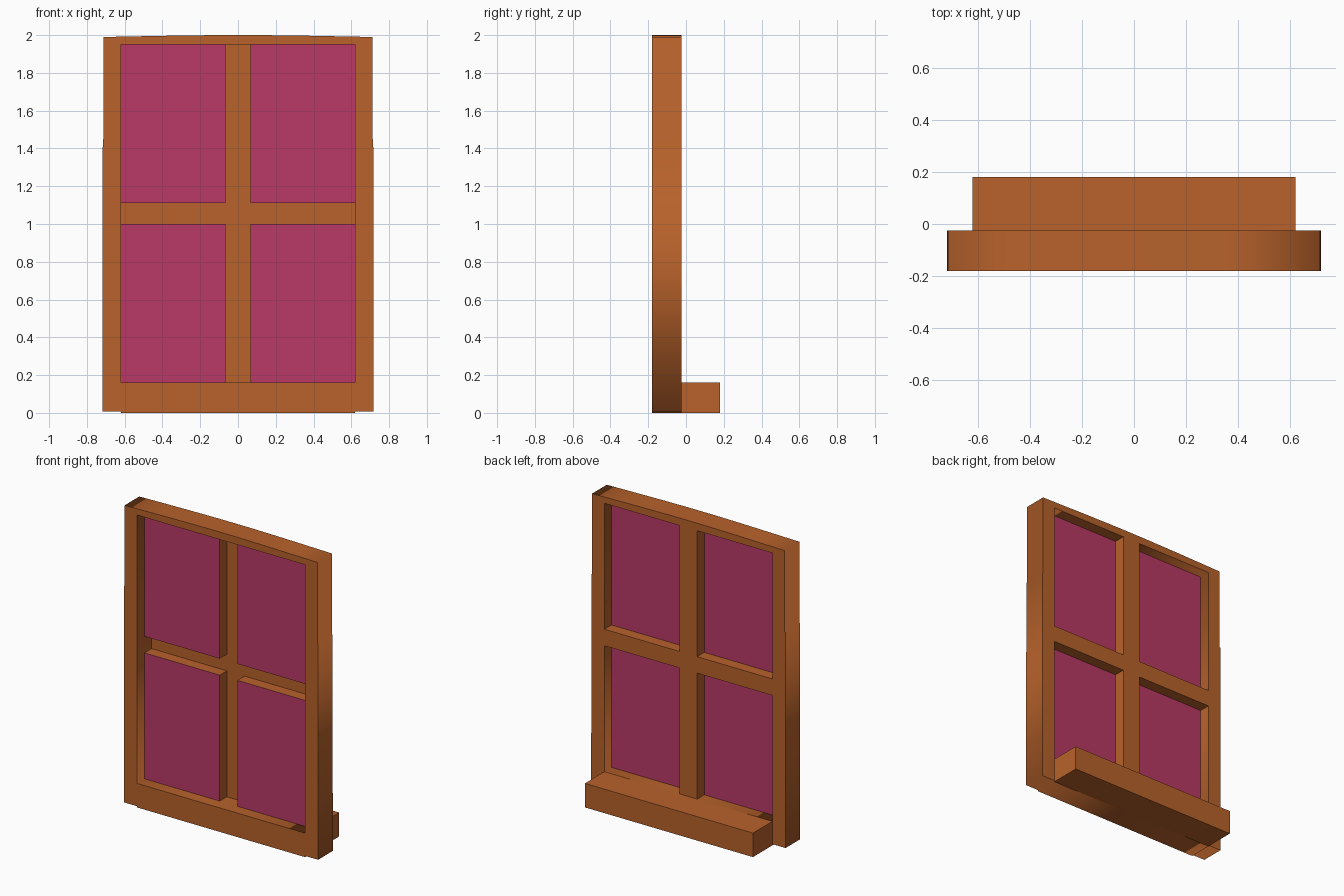
import bpy, bmesh
from math import pi

if "Cube" in bpy.data.objects:
    bpy.data.objects.remove(bpy.data.objects["Cube"])

FRONT, GLASS, BACK = -0.18, -0.10, -0.025
IN_X, IN_LO, IN_HI = 0.62, 0.16, 1.95      # frame opening
MX, B_LO, B_HI = 0.065, 1.0, 1.11          # glazing bars


def material(name, color):
    m = bpy.data.materials.new(name)
    m.diffuse_color = color
    m.use_nodes = True
    m.node_tree.nodes["Principled BSDF"].inputs["Base Color"].default_value = m.diffuse_color
    return m


wood = material("wood", (0.479, 0.122, 0.024, 1))
glass = material("glass", (0.479, 0.042, 0.133, 1))


def mesh_object(name, bm, mat):
    me = bpy.data.meshes.new(name)
    bm.to_mesh(me)
    bm.free()
    me.materials.append(mat)
    ob = bpy.data.objects.new(name, me)
    bpy.context.collection.objects.link(ob)
    return ob


# Frame: slightly worn outline with a rectangular opening, extruded
right = [(0.62, 0), (0.62, 0.008), (0.717, 0.008), (0.716, 1.45),
         (0.711, 1.45), (0.711, 1.99), (0.36, 1.997), (0.12, 2.0)]
outline = right + [(-x, z) for x, z in reversed(right)]
opening = [(-IN_X, IN_LO), (-IN_X, IN_HI), (IN_X, IN_HI), (IN_X, IN_LO)]
curve = bpy.data.curves.new("frame", 'CURVE')
curve.dimensions = '2D'
curve.fill_mode = 'BOTH'
curve.extrude = (BACK - FRONT) / 2
for pts in (outline, opening):
    s = curve.splines.new('POLY')
    s.points.add(len(pts) - 1)
    for p, (x, z) in zip(s.points, pts):
        p.co = (x, z, 0, 1)
    s.use_cyclic_u = True
curve.materials.append(wood)
frame = bpy.data.objects.new("frame", curve)
frame.rotation_euler.x = pi / 2
frame.location.y = (FRONT + BACK) / 2
bpy.context.collection.objects.link(frame)
bpy.context.view_layer.objects.active = frame
frame.select_set(True)
bpy.ops.object.convert(target='MESH')

# Sill on the back of the frame
bm = bmesh.new()
bmesh.ops.create_cube(bm, size=1)
for v in bm.verts:
    v.co.x *= 2 * IN_X
    v.co.y = BACK if v.co.y < 0 else 0.18
    v.co.z = 0 if v.co.z < 0 else IN_LO
mesh_object("sill", bm, wood)

# Glazing bars: a cross-shaped channel, open towards the front
cross = [(-MX, IN_LO), (MX, IN_LO), (MX, B_LO), (IN_X, B_LO), (IN_X, B_HI), (MX, B_HI),
         (MX, IN_HI), (-MX, IN_HI), (-MX, B_HI), (-IN_X, B_HI), (-IN_X, B_LO), (-MX, B_LO)]
bm = bmesh.new()
back = [bm.verts.new((x, BACK, z)) for x, z in cross]
front = [bm.verts.new((x, GLASS, z)) for x, z in cross]
bm.faces.new(back[::-1])
for i in range(12):
    if i % 3:                               # bar ends butt against the frame
        j = (i + 1) % 12
        bm.faces.new((back[i], back[j], front[j], front[i]))
mesh_object("glazing_bars", bm, wood)

# Four panes
for side, (x0, x1) in (("left", (-IN_X, -MX)), ("right", (MX, IN_X))):
    for level, (z0, z1) in (("lower", (IN_LO, B_LO)), ("upper", (B_HI, IN_HI))):
        bm = bmesh.new()
        bm.faces.new([bm.verts.new((x, GLASS, z))
                      for x, z in ((x0, z0), (x1, z0), (x1, z1), (x0, z1))])
        mesh_object(f"pane_{level}_{side}", bm, glass)
